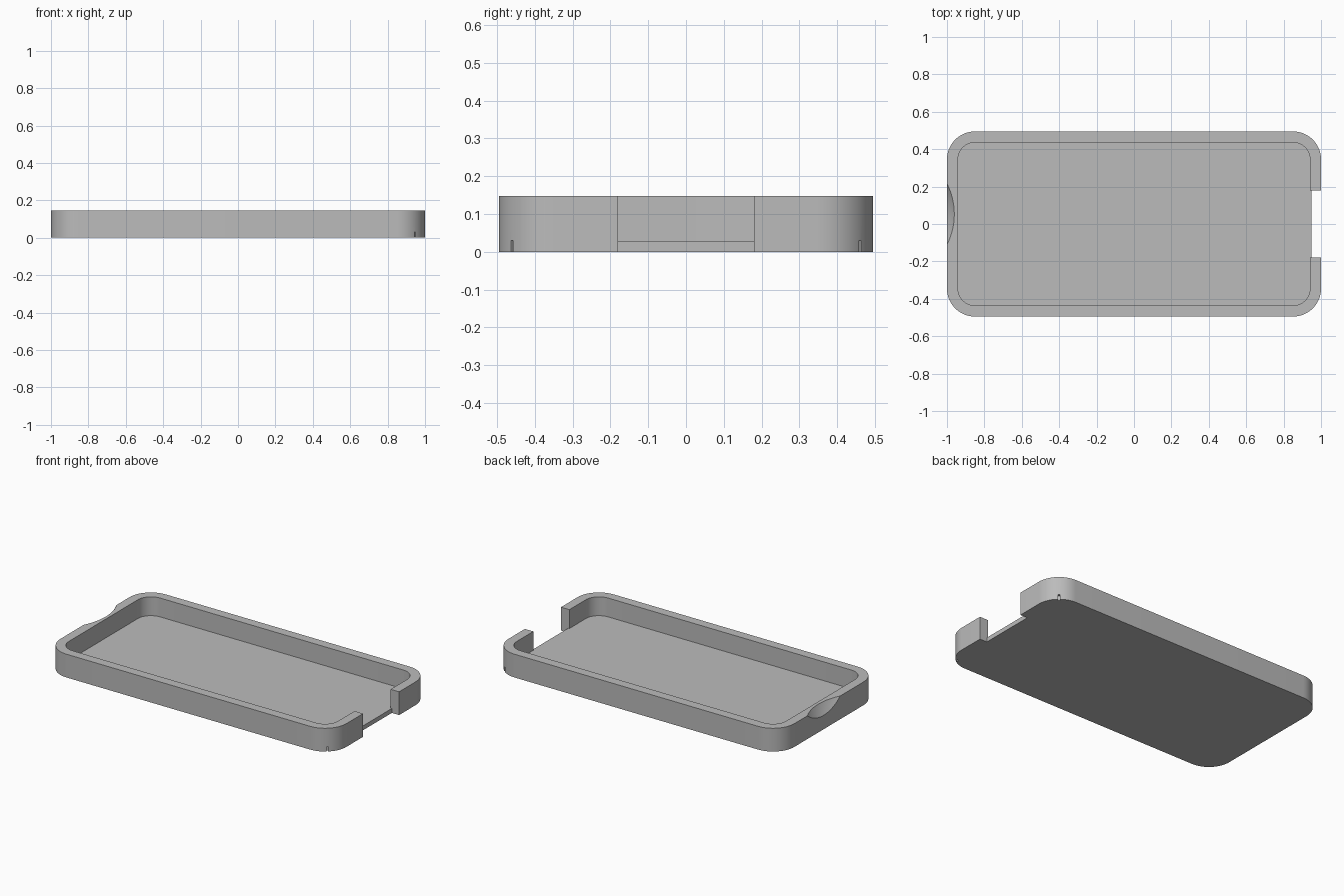
import bpy, bmesh, math
from mathutils import Matrix

if "Cube" in bpy.data.objects:
    bpy.data.objects.remove(bpy.data.objects["Cube"], do_unlink=True)

HALF_X, HALF_Y, HEIGHT = 1.0, 0.495, 0.147
WALL, FLOOR, RADIUS = 0.059, 0.028, 0.15

grey = bpy.data.materials.new("plain grey")
grey.use_nodes = True
grey.diffuse_color = (0.5, 0.5, 0.5, 1)
grey.node_tree.nodes["Principled BSDF"].inputs["Base Color"].default_value = (0.5, 0.5, 0.5, 1)


def make_object(name, bm):
    bmesh.ops.recalc_face_normals(bm, faces=bm.faces)
    mesh = bpy.data.meshes.new(name)
    bm.to_mesh(mesh)
    bm.free()
    mesh.materials.append(grey)
    obj = bpy.data.objects.new(name, mesh)
    bpy.context.collection.objects.link(obj)
    return obj


def rounded_slab(name, hx, hy, radius, z0, z1, steps=16):
    """Rounded rectangle extruded from z0 to z1."""
    bm = bmesh.new()
    ring = []
    for quarter, (sx, sy) in enumerate([(1, 1), (-1, 1), (-1, -1), (1, -1)]):
        for i in range(steps + 1):
            a = (quarter + i / steps) * math.pi / 2
            ring.append(bm.verts.new((sx * (hx - radius) + radius * math.cos(a),
                                      sy * (hy - radius) + radius * math.sin(a), z0)))
    face = bm.faces.new(ring)
    top = bmesh.ops.extrude_face_region(bm, geom=[face])["geom"]
    bmesh.ops.translate(bm, vec=(0, 0, z1 - z0),
                        verts=[v for v in top if isinstance(v, bmesh.types.BMVert)])
    return make_object(name, bm)


def box(name, centre, size, angle=0):
    bm = bmesh.new()
    bmesh.ops.create_cube(bm, size=1, matrix=Matrix.Translation(centre)
                          @ Matrix.Rotation(angle, 4, "Z") @ Matrix.Diagonal((*size, 1)))
    return make_object(name, bm)


def cut(target, cutter):
    """Subtract the cutter and discard it."""
    cutter.hide_render = True
    mod = target.modifiers.new("cut", "BOOLEAN")
    mod.operation, mod.solver, mod.object = "DIFFERENCE", "EXACT", cutter
    bpy.context.view_layer.objects.active = target
    bpy.ops.object.modifier_apply(modifier=mod.name)
    bpy.data.objects.remove(cutter, do_unlink=True)


# Tray body and its hollow
tray = rounded_slab("tray", HALF_X, HALF_Y, RADIUS, 0, HEIGHT)
cut(tray, rounded_slab("hollow", HALF_X - WALL, HALF_Y - WALL, RADIUS - WALL, FLOOR, 0.3))

# Open notch in the end wall: the floor stops just past the inner wall face
cut(tray, box("notch", (1.05, 0, 0.1), (0.202, 0.36, 0.4)))
cut(tray, box("notch_above_floor", (1.0, 0, FLOOR + 0.1), (0.14, 0.36, 0.2)))

# Shallow thumb scoop on the outer top edge of the opposite end
bm = bmesh.new()
bmesh.ops.create_uvsphere(bm, u_segments=96, v_segments=48, radius=0.41,
                          matrix=Matrix.Translation((-1.32, 0.053, HEIGHT + 0.197)))
cut(tray, make_object("thumb_scoop", bm))

# Small slits at the foot of the two corners beside the notch
for side in (-1, 1):
    a = side * math.radians(50)
    centre = (HALF_X - RADIUS + 0.15 * math.cos(a),
              side * (HALF_Y - RADIUS) + 0.15 * math.sin(a), 0.01)
    cut(tray, box("corner_slit", centre, (0.03, 0.009, 0.04), a))

# Smooth corners, sharp rims
bpy.ops.object.select_all(action="DESELECT")
tray.select_set(True)
bpy.context.view_layer.objects.active = tray
bpy.ops.object.shade_smooth_by_angle(angle=math.radians(25))
